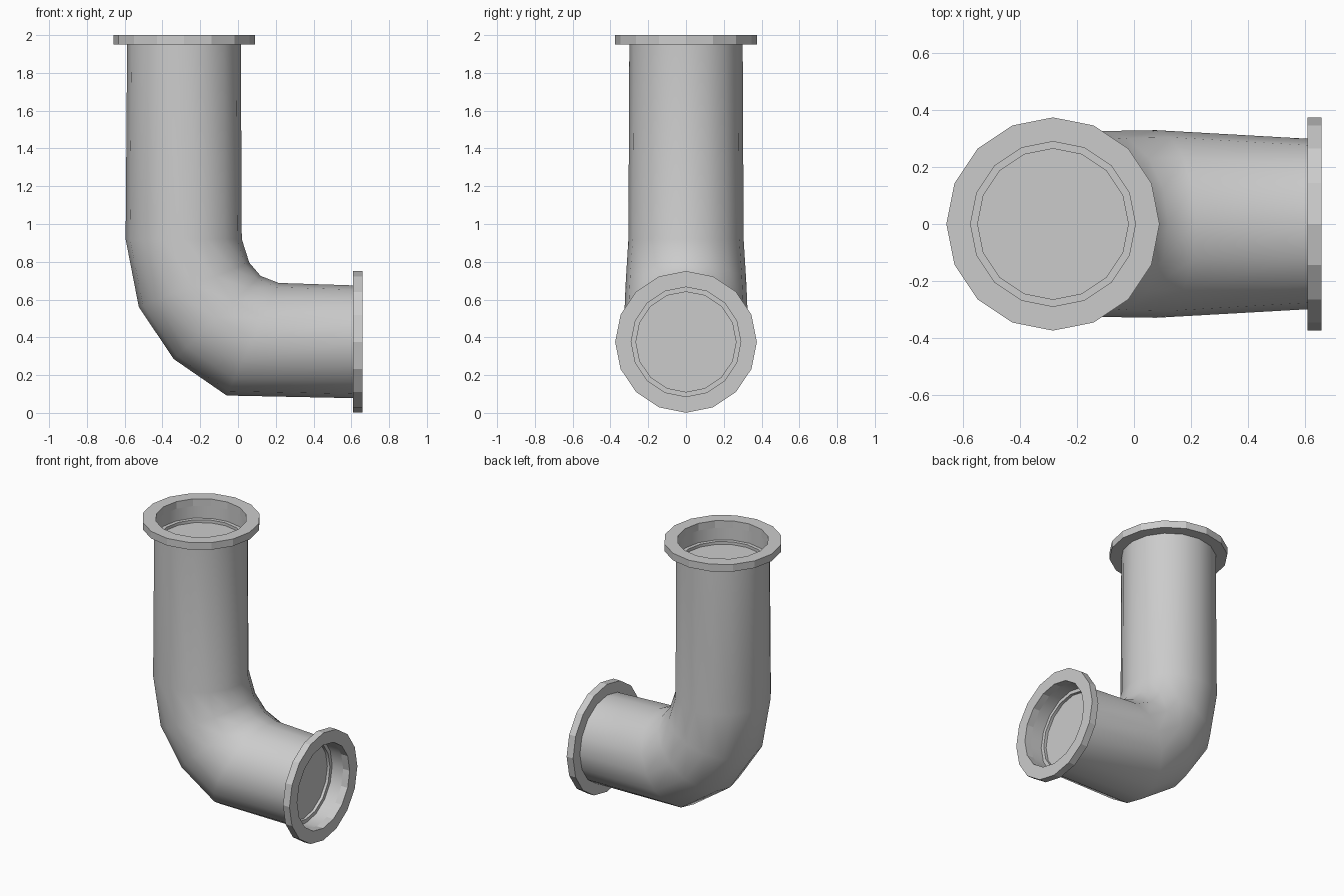
import bpy, bmesh, math
from mathutils import Vector, Matrix

if "Cube" in bpy.data.objects:
    bpy.data.objects.remove(bpy.data.objects["Cube"])

SIDES = 16


def loft(name, rings, smooth, closed=False, cap=False):
    """Skin a list of equal-sized point rings."""
    bm = bmesh.new()
    loops = [[bm.verts.new(p) for p in ring] for ring in rings]
    pairs = list(zip(loops, loops[1:]))
    if closed:
        pairs.append((loops[-1], loops[0]))
    for a, b in pairs:
        for i in range(SIDES):
            j = (i + 1) % SIDES
            bm.faces.new((a[i], a[j], b[j], b[i]))
    if cap:
        bm.faces.new(loops[-1])
    bmesh.ops.recalc_face_normals(bm, faces=bm.faces)
    if cap:
        # the open socket must face out of its mouth
        bm.faces.ensure_lookup_table()
        if bm.faces[-1].normal.dot(Vector(rings[0][0]) - Vector(rings[-1][0])) < 0:
            bmesh.ops.reverse_faces(bm, faces=bm.faces)
    me = bpy.data.meshes.new(name)
    bm.to_mesh(me)
    bm.free()
    ob = bpy.data.objects.new(name, me)
    bpy.context.collection.objects.link(ob)
    if smooth:
        bpy.context.view_layer.objects.active = ob
        ob.select_set(True)
        bpy.ops.object.shade_smooth_by_angle(angle=math.radians(50))
        ob.select_set(False)
    return ob


def circle(r, h, frame):
    return [frame @ Vector((r * math.cos(math.tau * i / SIDES),
                            r * math.sin(math.tau * i / SIDES), h))
            for i in range(SIDES)]


def section(outer, inner, half_width):
    """Elliptical pipe section between two points in the xz plane."""
    o, n = Vector((outer[0], 0, outer[1])), Vector((inner[0], 0, inner[1]))
    c, u = (o + n) / 2, (n - o) / 2
    return [c + u * math.cos(math.tau * i / SIDES)
            + Vector((0, half_width * math.sin(math.tau * i / SIDES), 0))
            for i in range(SIDES)]


# Bent pipe: outer point, inner point, half width at each station
stations = [((-0.587, 1.95), (0.015, 1.95), 0.30),
            ((-0.595, 0.92), (0.02, 0.92), 0.305),
            ((-0.525, 0.56), (0.06, 0.795), 0.32),
            ((-0.34, 0.285), (0.12, 0.725), 0.327),
            ((-0.06, 0.092), (0.215, 0.688), 0.33),
            ((0.61, 0.078), (0.61, 0.675), 0.30)]
loft("pipe_elbow", [section(*s) for s in stations], True)

# Flange and stepped, closed socket at each mouth
mouths = {"top": Matrix.Translation((-0.285, 0, 2.0)),
          "side": Matrix.Translation((0.66, 0, 0.376)) @ Matrix.Rotation(math.pi / 2, 4, 'Y')}
for label, frame in mouths.items():
    flange = [(0.29, 0), (0.375, 0), (0.375, -0.05), (0.29, -0.05)]
    loft(label + "_flange", [circle(r, h, frame) for r, h in flange], False, closed=True)
    socket = [(0.29, -0.05), (0.29, -0.135), (0.265, -0.135), (0.265, -0.155)]
    loft(label + "_socket", [circle(r, h, frame) for r, h in socket], True, cap=True)
